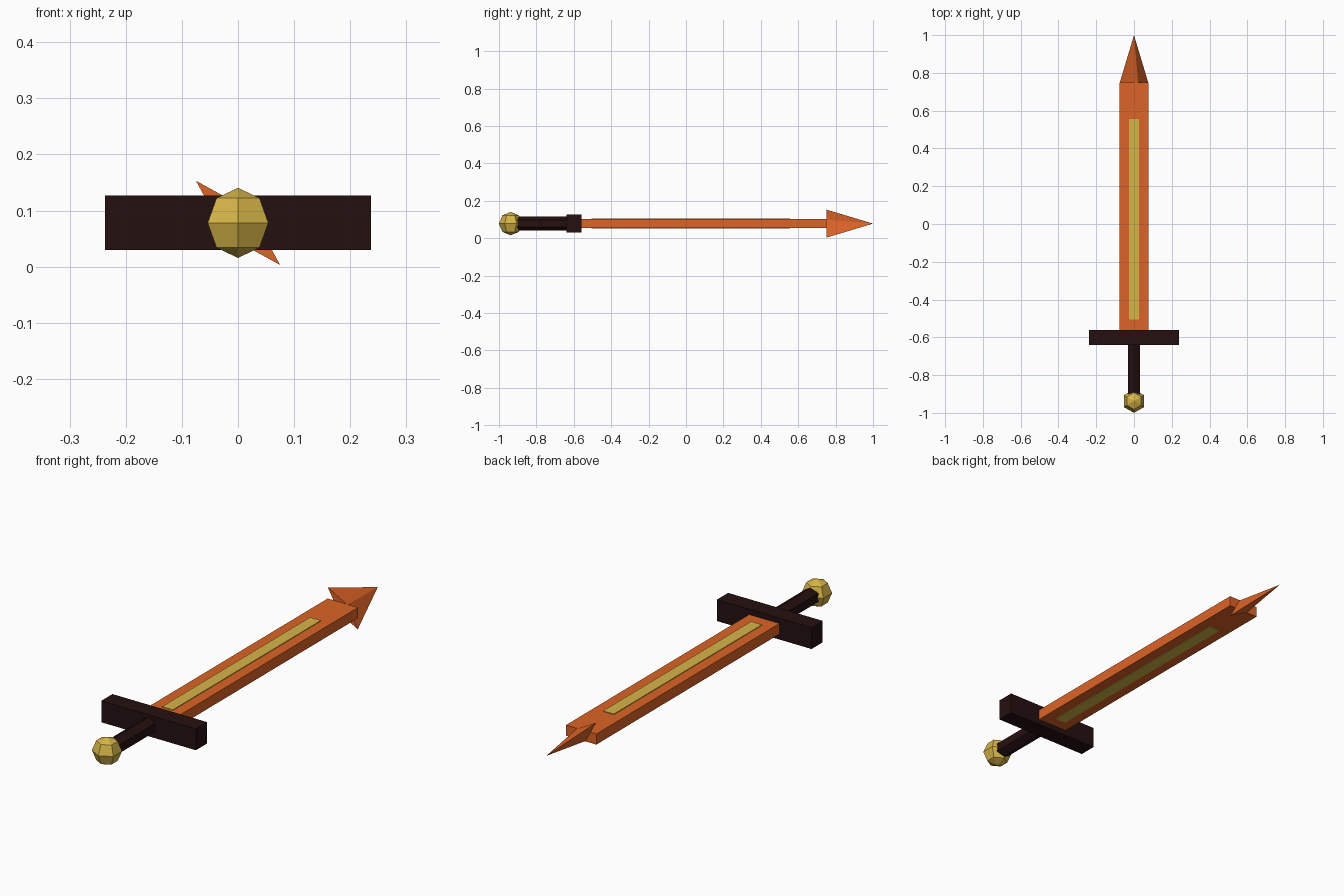
import bpy, bmesh
from math import radians
from mathutils import Matrix, Vector

cube = bpy.data.objects.get("Cube")
if cube:
    bpy.data.objects.remove(cube, do_unlink=True)

MID = 0.078  # height of the sword's long axis


def material(name, rgb):
    m = bpy.data.materials.new(name)
    m.use_nodes = True
    m.diffuse_color = (*rgb, 1)
    m.node_tree.nodes["Principled BSDF"].inputs["Base Color"].default_value = (*rgb, 1)
    return m


orange = material("orange", (0.72, 0.127, 0.02))
gold = material("gold", (0.68, 0.46, 0.066))
dark = material("dark_brown", (0.018, 0.005, 0.005))


def finish(name, bm, mat, y, turn=Matrix()):
    """Turn the mesh, set it on the sword's axis at y and link it."""
    bm.transform(Matrix.Translation((0, y, MID)) @ turn)
    mesh = bpy.data.meshes.new(name)
    bm.to_mesh(mesh)
    bm.free()
    mesh.materials.append(mat)
    ob = bpy.data.objects.new(name, mesh)
    bpy.context.collection.objects.link(ob)
    return ob


def box(name, mat, width, y0, y1, height):
    bm = bmesh.new()
    bmesh.ops.create_cube(bm, size=1)
    bmesh.ops.scale(bm, vec=Vector((width, y1 - y0, height)), verts=bm.verts)
    return finish(name, bm, mat, (y0 + y1) / 2)


def cone(sides, r1, r2, depth):
    bm = bmesh.new()
    bmesh.ops.create_cone(bm, cap_ends=True, segments=sides,
                          radius1=r1, radius2=r2, depth=depth)
    return bm


lay_along_y = Matrix.Rotation(radians(-90), 4, "X")

# Blade with a slightly raised inlay on both faces
box("blade", orange, 0.152, -0.60, 0.75, 0.048)
box("blade_inlay", gold, 0.054, -0.505, 0.555, 0.054)

# Flattened four-sided tip, rolled diagonally about the blade's axis
bm = cone(4, 1, 0, 0.25)
bmesh.ops.scale(bm, vec=Vector((0.106, 0.031, 1)), verts=bm.verts)
bmesh.ops.remove_doubles(bm, verts=bm.verts, dist=0.0001)
finish("blade_tip", bm, orange, 0.875, Matrix.Rotation(radians(45), 4, "Y") @ lay_along_y)

# Crossguard and hexagonal grip
box("crossguard", dark, 0.474, -0.64, -0.56, 0.097)
finish("grip", cone(6, 0.038, 0.038, 0.30), dark, -0.75, lay_along_y)

# Faceted pommel
bm = bmesh.new()
bmesh.ops.create_uvsphere(bm, u_segments=6, v_segments=4, radius=0.0625)
finish("pommel", bm, gold, -0.9375)
